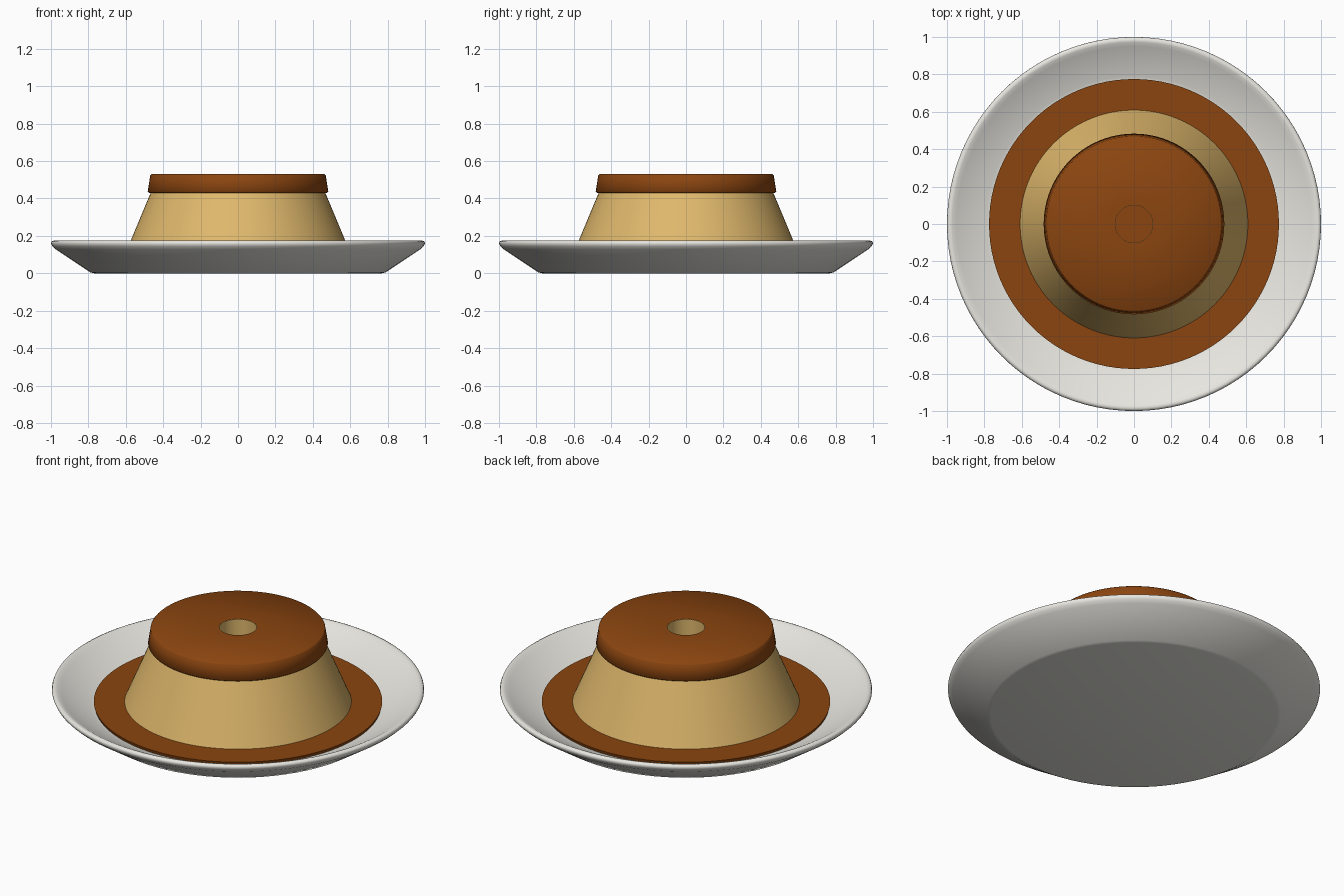
import bpy
import bmesh
import math

SEGMENTS = 96

cube = bpy.data.objects.get("Cube")
if cube:
    bpy.data.objects.remove(cube, do_unlink=True)


def make_material(name, rgb):
    mat = bpy.data.materials.new(name)
    mat.use_nodes = True
    color = (*rgb, 1.0)
    mat.diffuse_color = color
    bsdf = mat.node_tree.nodes["Principled BSDF"]
    bsdf.inputs["Base Color"].default_value = color
    bsdf.inputs["Roughness"].default_value = 0.5
    return mat


def lathe(name, profile, mat, closed=False, sharp_angle=35):
    """Spin a profile of (radius, height) points around the z axis."""
    bm = bmesh.new()
    verts = [bm.verts.new((r, 0, z)) for r, z in profile]
    edges = [bm.edges.new(pair) for pair in zip(verts, verts[1:])]
    if closed:
        edges.append(bm.edges.new((verts[-1], verts[0])))
    bmesh.ops.spin(bm, geom=verts + edges, cent=(0, 0, 0), axis=(0, 0, 1),
                   angle=math.tau, steps=SEGMENTS, use_duplicate=False)
    bmesh.ops.remove_doubles(bm, verts=bm.verts[:], dist=0.0001)
    bmesh.ops.recalc_face_normals(bm, faces=bm.faces[:])
    mesh = bpy.data.meshes.new(name)
    bm.to_mesh(mesh)
    bm.free()
    mesh.materials.append(mat)
    obj = bpy.data.objects.new(name, mesh)
    bpy.context.collection.objects.link(obj)
    bpy.ops.object.select_all(action="DESELECT")
    obj.select_set(True)
    bpy.context.view_layer.objects.active = obj
    bpy.ops.object.shade_smooth_by_angle(angle=math.radians(sharp_angle))
    return obj


porcelain = make_material("off white porcelain", (0.8, 0.79, 0.74))
caramel = make_material("brown caramel", (0.26, 0.06, 0.005))
custard = make_material("yellow custard", (0.74, 0.48, 0.15))

# Plate with flared wall and rounded rim
lathe("plate", [
    (0, 0), (0.77, 0), (0.79, 0.005), (0.975, 0.128), (0.993, 0.145),
    (1.0, 0.16), (0.996, 0.17), (0.985, 0.175), (0.972, 0.172),
    (0.95, 0.16), (0.79, 0.075), (0.76, 0.07), (0, 0.07),
], porcelain, sharp_angle=60)

# Caramel pool on the plate
lathe("caramel_pool", [(0, 0.072), (0.77, 0.072), (0.775, 0.09), (0, 0.09)], caramel)

# Custard body with a central well running up through the topping
lathe("custard_body", [
    (0.1, 0.088), (0.61, 0.088), (0.465, 0.435), (0.1, 0.435),
], custard, closed=True)
lathe("custard_well", [
    (0.1, 0.43), (0.102, 0.43), (0.102, 0.529), (0.1, 0.529),
], custard, closed=True)

# Caramel topping with a slight overhang
lathe("caramel_topping", [
    (0.102, 0.43), (0.475, 0.43), (0.483, 0.437), (0.469, 0.523),
    (0.462, 0.53), (0.102, 0.53),
], caramel, closed=True, sharp_angle=60)
